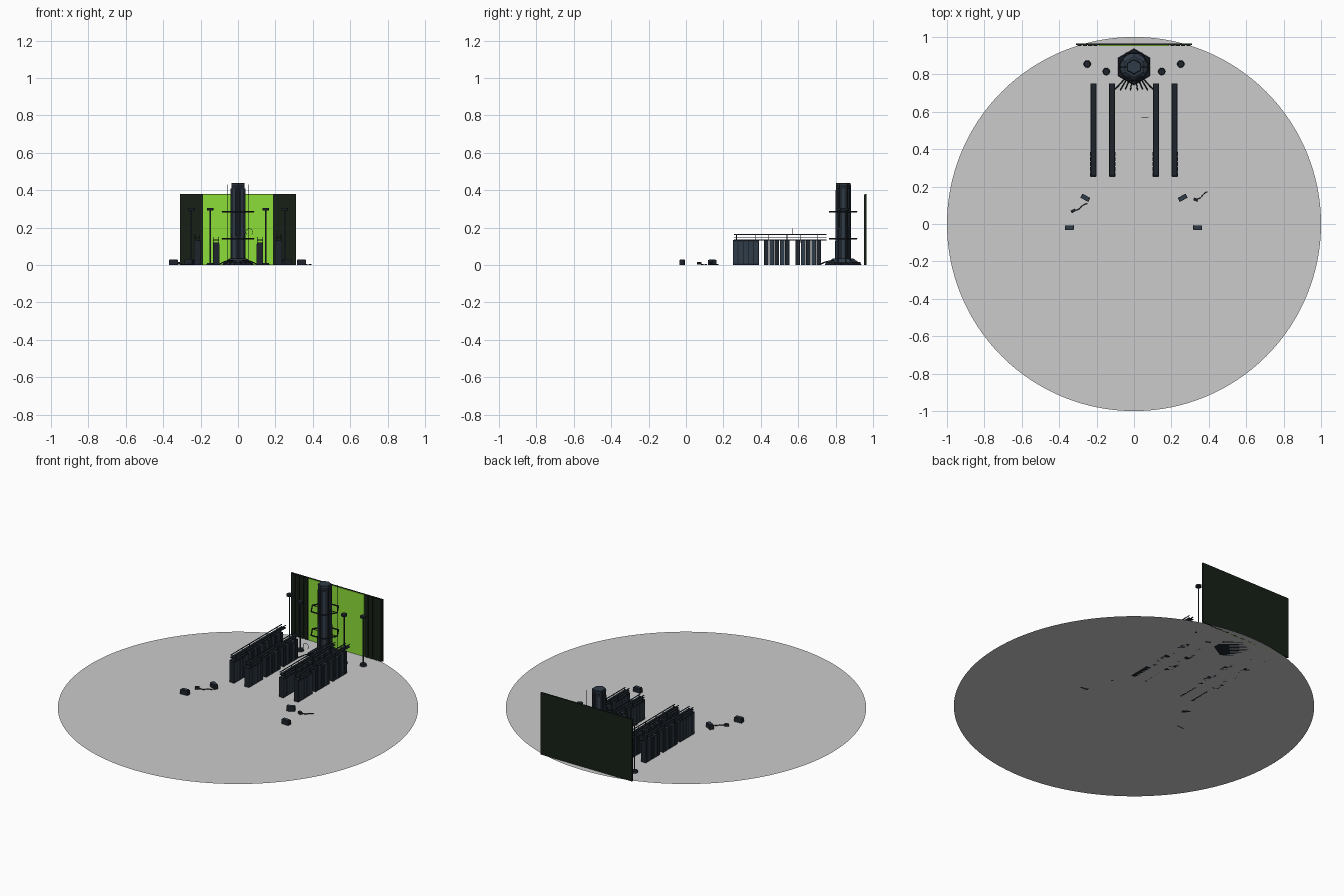
import bpy, math
from mathutils import Vector

if "Cube" in bpy.data.objects:
    bpy.data.objects.remove(bpy.data.objects["Cube"])


def material(name, rgb):
    m = bpy.data.materials.new(name)
    m.diffuse_color = (*rgb, 1)
    m.use_nodes = True
    m.node_tree.nodes["Principled BSDF"].inputs["Base Color"].default_value = m.diffuse_color
    return m


DARK = material("dark_metal", (0.013, 0.018, 0.025))
STEEL = material("blue_steel", (0.03, 0.045, 0.065))
PANEL = material("dark_green", (0.008, 0.014, 0.008))
GREEN = material("screen_green", (0.27, 0.73, 0.04))


def finish(name, mat):
    o = bpy.context.object
    o.name = name
    if mat:
        o.data.materials.append(mat)
    return o


def box(name, x, y, z, sx, sy, sz, mat=DARK, rot=0):
    """Box given by its centre in x and y, its underside z and full sizes."""
    bpy.ops.mesh.primitive_cube_add(size=1, location=(x, y, z + sz / 2), rotation=(0, 0, rot))
    o = finish(name, mat)
    o.scale = (sx, sy, sz)
    return o


def prism(name, x, y, z, r1, r2, h, sides, mat=DARK, rot=0):
    bpy.ops.mesh.primitive_cone_add(vertices=sides, radius1=r1, radius2=r2, depth=h,
                                    location=(x, y, z + h / 2), rotation=(0, 0, rot))
    return finish(name, mat)


def cable(name, points, r, mat=DARK, cyclic=False, smooth=False):
    c = bpy.data.curves.new(name, 'CURVE')
    c.dimensions = '3D'
    c.bevel_depth = r
    c.bevel_resolution = 1
    c.resolution_u = 4
    if smooth:
        s = c.splines.new('BEZIER')
        s.bezier_points.add(len(points) - 1)
        for b, p in zip(s.bezier_points, points):
            b.co = p
            b.handle_left_type = b.handle_right_type = 'AUTO'
    else:
        s = c.splines.new('POLY')
        s.points.add(len(points) - 1)
        for b, p in zip(s.points, points):
            b.co = (*p, 1)
    s.use_cyclic_u = cyclic
    c.use_fill_caps = True
    c.materials.append(mat)
    o = bpy.data.objects.new(name, c)
    bpy.context.collection.objects.link(o)
    return o


# Round floor
bpy.ops.mesh.primitive_circle_add(vertices=128, radius=1, fill_type='NGON')
finish("floor_disc", None)

# Back wall with glowing centre and ribbed sides
box("back_wall", 0, 0.96, 0, 0.62, 0.008, 0.38, PANEL)
box("wall_screen", 0, 0.9545, 0, 0.376, 0.003, 0.378, GREEN)
for s in (-1, 1):
    for i in range(4):
        box("wall_rib", s * (0.205 + i * 0.029), 0.954, 0, 0.022, 0.005, 0.378, PANEL)

# Hexagonal tower on a stepped base (corners point along y)
TY = 0.84
prism("tower_base", 0, TY, 0, 0.098, 0.092, 0.015, 6)
prism("tower_plinth", 0, TY, 0.015, 0.082, 0.055, 0.02, 6, STEEL)
prism("tower_core", 0, TY, 0.03, 0.043, 0.039, 0.408, 6)
prism("tower_cap", 0, TY, 0.43, 0.04, 0.036, 0.01, 6, STEEL)
for k in range(6):
    a = math.radians(60 * k)
    box("tower_fin", 0.036 * math.cos(a), TY + 0.036 * math.sin(a), 0.03,
        0.006, 0.014, 0.38, STEEL, a)

# Hexagonal hoops around the tower, with spokes and thin rods
for z in (0.14, 0.285):
    pts = [(0.084 * math.cos(math.pi * k / 3), TY + 0.084 * math.sin(math.pi * k / 3), z)
           for k in range(6)]
    cable("tower_hoop", pts, 0.004, cyclic=True)
    for s in (-1, 1):
        cable("hoop_spoke", [(s * 0.03, TY, z), (s * 0.082, TY, z)], 0.002)
for s in (-1, 1):
    cable("signal_rod", [(s * 0.055, TY + 0.04, 0.02), (s * 0.055, TY + 0.04, 0.43)], 0.0012)

# Cables spilling from the tower base
for s in (-1, 1):
    for i in range(4):
        x = s * (0.015 + i * 0.022)
        cable("base_cable", [(x * 0.5, 0.79, 0.025), (x * 0.9, 0.75, 0.018),
                             (x * 1.25, 0.715 + 0.006 * (i % 2), 0.004)], 0.003, smooth=True)

# Posts with round feet and heads
for s in (-1, 1):
    for x, y in ((0.25, 0.855), (0.148, 0.815)):
        prism("post_foot", s * x, y, 0, 0.02, 0.018, 0.012, 12)
        prism("post_shaft", s * x, y, 0.01, 0.004, 0.004, 0.285, 8, STEEL)
        prism("post_head", s * x, y, 0.292, 0.017, 0.017, 0.012, 12)

# Rows of cabinets with overhead trays
for s in (-1, 1):
    for x, h in ((0.217, 0.135), (0.117, 0.12)):
        X = s * x
        box("solid_cabinet", X, 0.32, 0, 0.03, 0.138, h)
        for i in range(5):
            for side in (-1, 1):
                box("cabinet_door", X + side * 0.0155, 0.265 + i * 0.0275, 0.008,
                    0.003, 0.022, h - 0.016, STEEL)
        for start in (0.418, 0.586):
            for i in range(5):
                box("cabinet_slab", X, start + 0.012 + i * 0.028, 0,
                    0.033, 0.024, h, STEEL if i % 2 else DARK)
        box("cable_tray", X, 0.505, h + 0.012, 0.032, 0.495, 0.004)
        for side in (-1, 1):
            box("tray_rail", X + side * 0.013, 0.505, h + 0.026, 0.004, 0.495, 0.004, STEEL)
        for y in (0.27, 0.37, 0.44, 0.54, 0.61, 0.705):
            for side in (-1, 1):
                box("tray_hanger", X + side * 0.013, y, h - 0.002, 0.003, 0.003, 0.029)

# Thin open loop floating above the aisle
cable("aisle_loop", [(0.06 + 0.018 * math.cos(a), 0.57, 0.176 + 0.018 * math.sin(a))
                     for a in [math.radians(-50 + 14 * i) for i in range(21)]], 0.0012)

# Loose crates and broken cable ends in front
for x, y, a in ((-0.26, 0.14, -0.5), (0.26, 0.14, 0.5), (-0.345, -0.02, 0.06), (0.34, -0.02, -0.06)):
    box("crate", x, y, 0, 0.048, 0.024, 0.026, DARK, a)
    box("crate_lid", x, y, 0.026, 0.04, 0.02, 0.004, STEEL, a)
for x, y, dx, dy, a in ((-0.325, 0.07, 0.075, 0.04, 0.5), (0.33, 0.13, 0.063, 0.042, -0.4)):
    box("cable_plug", x, y, 0.002, 0.024, 0.015, 0.014, DARK, a)
    cable("loose_cable", [(x, y, 0.01), (x + dx * 0.4, y + dy * 0.25, 0.004),
                          (x + dx * 0.7, y + dy * 0.75, 0.004), (x + dx, y + dy, 0.003)],
          0.0025, smooth=True)
